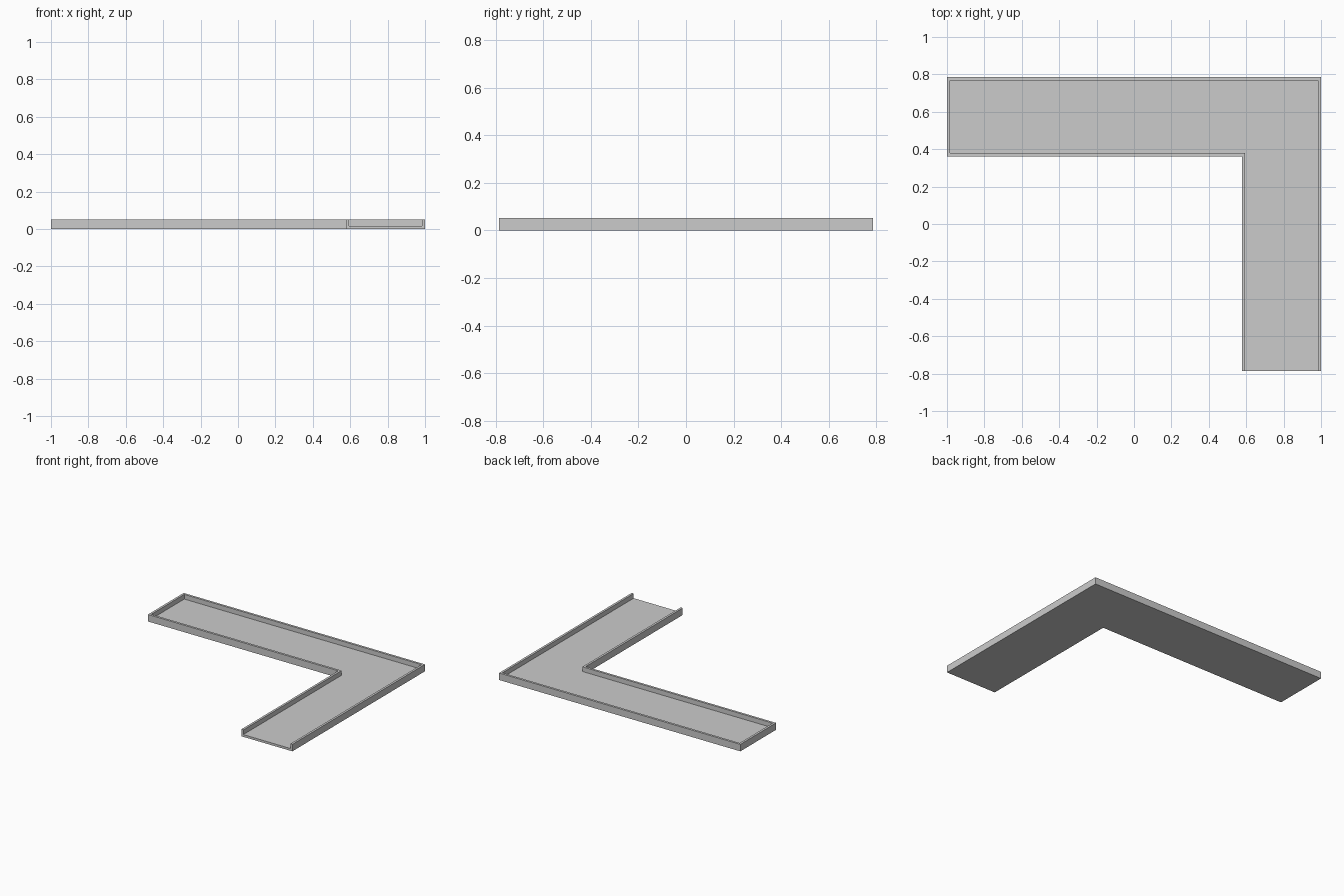
import bpy, bmesh

if "Cube" in bpy.data.objects:
    bpy.data.objects.remove(bpy.data.objects["Cube"])

W, D = 1.0, 0.785      # half extents
ARM = 0.423            # arm width
H = 0.052              # tray height
T = 0.017              # wall and floor thickness


def prism(name, pts, z0, z1):
    """Extrude a flat outline between two heights."""
    bm = bmesh.new()
    face = bm.faces.new([bm.verts.new((x, y, z0)) for x, y in pts])
    ext = bmesh.ops.extrude_face_region(bm, geom=[face])
    top = [v for v in ext["geom"] if isinstance(v, bmesh.types.BMVert)]
    bmesh.ops.translate(bm, verts=top, vec=(0, 0, z1 - z0))
    bmesh.ops.recalc_face_normals(bm, faces=bm.faces)
    mesh = bpy.data.meshes.new(name)
    bm.to_mesh(mesh)
    bm.free()
    ob = bpy.data.objects.new(name, mesh)
    bpy.context.collection.objects.link(ob)
    return ob


def l_outline(inset, y_end):
    """L shape inset on all sides, with its open leg ending at y_end."""
    l, r, b = -W + inset, W - inset, D - inset
    xi, yi = W - ARM + inset, D - ARM + inset
    return [(l, yi), (xi, yi), (xi, y_end), (r, y_end), (r, b), (l, b)]


# Solid L-shaped tray body
tray = prism("corner_tray", l_outline(0, -D), 0, H)

# Hollow that leaves the floor and rim, running out through the open end
hollow = prism("tray_hollow", l_outline(T, -D - 0.1), T, H + 0.1)
hollow.hide_render = True

cut = tray.modifiers.new("hollow", "BOOLEAN")
cut.operation = "DIFFERENCE"
cut.solver = "EXACT"
cut.object = hollow
bpy.context.view_layer.objects.active = tray
bpy.ops.object.modifier_apply(modifier=cut.name)
bpy.data.objects.remove(hollow)
